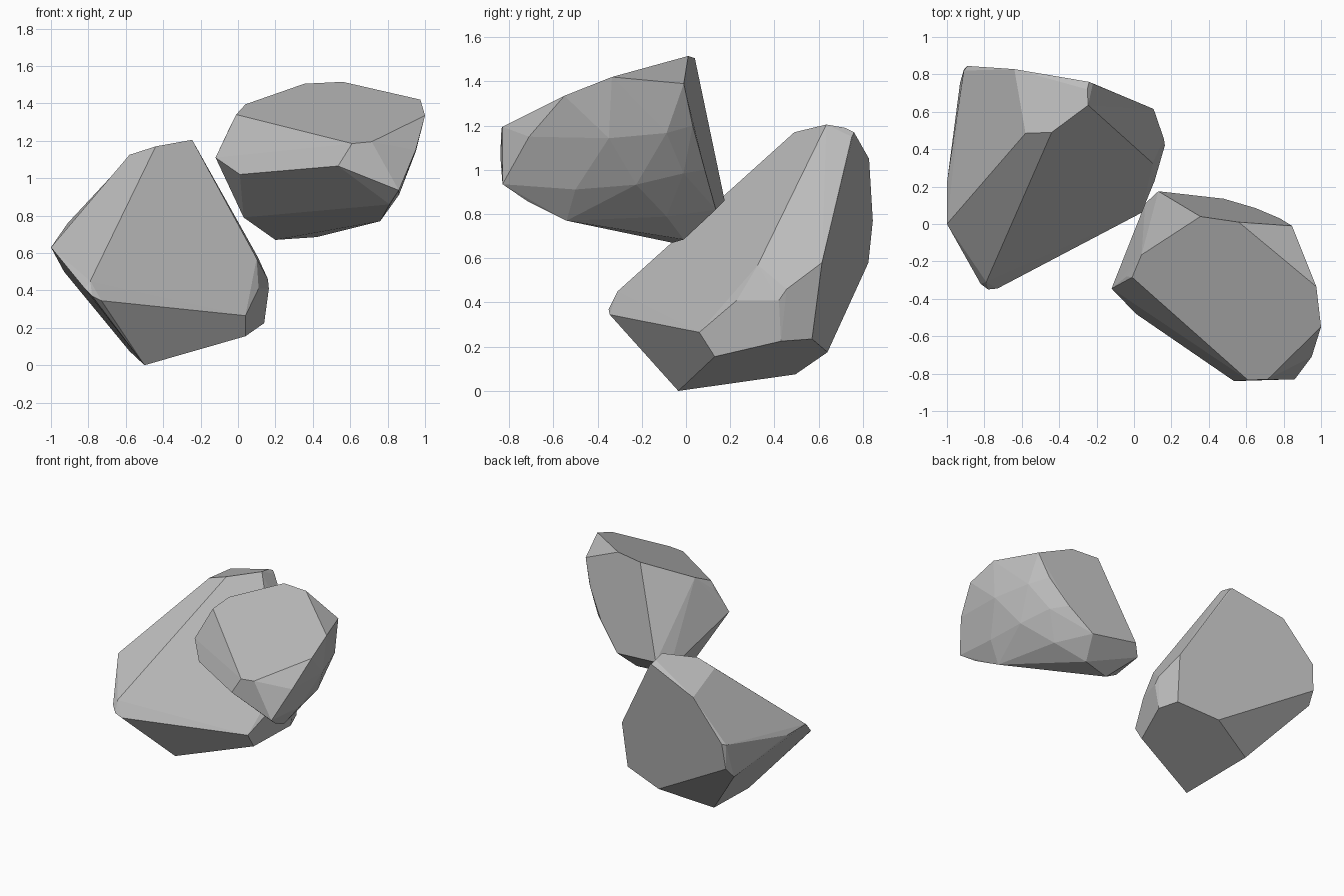
import bpy, bmesh
from mathutils import Vector, Matrix
from math import radians

if "Cube" in bpy.data.objects:
    bpy.data.objects.remove(bpy.data.objects["Cube"])

stone = bpy.data.materials.new("grey stone")
stone.diffuse_color = (0.5, 0.5, 0.5, 1)
stone.use_nodes = True
stone.node_tree.nodes["Principled BSDF"].inputs["Base Color"].default_value = stone.diffuse_color


def rock(name, points):
    """Flat-faceted rock: convex hull of its corners, near-flat faces merged."""
    bm = bmesh.new()
    for p in points:
        bm.verts.new(p)
    hull = bmesh.ops.convex_hull(bm, input=bm.verts[:])
    inside = {g for g in hull["geom_interior"] + hull["geom_unused"]
              if isinstance(g, bmesh.types.BMVert) and g.is_valid}
    bmesh.ops.delete(bm, geom=list(inside), context="VERTS")
    bmesh.ops.dissolve_limit(bm, angle_limit=radians(3),
                             verts=bm.verts[:], edges=bm.edges[:])
    bmesh.ops.recalc_face_normals(bm, faces=bm.faces[:])
    mesh = bpy.data.meshes.new(name)
    bm.to_mesh(mesh)
    bm.free()
    mesh.materials.append(stone)
    obj = bpy.data.objects.new(name, mesh)
    bpy.context.collection.objects.link(obj)
    return obj


def sphere_inside(center, radius, corners, planes, min_x):
    """Sphere points lying inside the cutting planes (rounded rock side)."""
    mid = sum(corners, Vector()) / len(corners)
    cuts = []
    for a, b, c in planes:
        p = corners[a]
        n = (corners[b] - p).cross(corners[c] - p).normalized()
        cuts.append((p, -n if (mid - p).dot(n) > 0 else n))
    bm = bmesh.new()
    bmesh.ops.create_icosphere(bm, subdivisions=3, radius=radius,
                               matrix=Matrix.Translation(center))
    keep = [v.co.copy() for v in bm.verts if v.co.x > min_x
            and all((v.co - p).dot(n) < -0.02 for p, n in cuts)]
    bm.free()
    return keep


# Left rock corners: crest, front slope, right side, underside, back, left side
left = [
    (-.44, .49, 1.17), (-.58, .485, 1.125), (-.245, .635, 1.205),
    (-.25, .72, 1.19), (-.24, .76, 1.17), (-.22, .75, 1.15),
    (-.79, -.31, .45), (-.82, -.32, .41), (-.78, -.35, .37), (-.73, -.345, .345),
    (.10, .325, .57), (.11, .23, .41), (.04, .06, .265),
    (.165, .42, .41), (.16, .455, .46), (.105, .615, .58), (.14, .43, .225),
    (.04, .13, .155), (.088, .57, .235), (-.22, .64, .175),
    (-.58, .495, .075), (-.5, -.035, 0),
    (-.64, .828, 1.05), (-.89, .845, .77), (-.91, .825, .58), (-.91, .82, .76),
    (-.93, .755, .50), (-1, 0, .63), (-1, .22, .63),
]
rock("left_rock", left)

# Right rock corners: top face, front faces, underside, back face
right = [Vector(p) for p in (
    (-.01, -.285, 1.34), (.04, -.165, 1.395), (.355, .04, 1.505), (.56, .01, 1.515),
    (.975, -.335, 1.42), (1, -.55, 1.335), (.715, -.83, 1.195), (.61, -.835, 1.185),
    (-.12, -.345, 1.11), (.535, -.84, 1.065), (.01, -.48, 1.02), (.86, -.83, .935),
    (.03, -.155, .79), (.2, -.06, .67), (.42, -.01, .685), (.76, -.54, .77),
    (.845, -.01, 1.39), (.78, .03, 1.2), (.65, .085, 1.0), (.48, .135, .82),
    (.13, .175, .86), (.06, .11, .8), (-.04, -.28, 1.28),
    (.81, -.72, .86), (.95, -.71, 1.15),
)]
# Flat cuts around the rounded side, as triples of corners
cuts = [(0, 2, 5), (10, 9, 13), (5, 6, 11), (16, 2, 20),
        (13, 14, 15), (3, 16, 4), (14, 19, 20)]
rounded = sphere_inside(Vector((.07, -.5, 1.4)), .93, right, cuts, .45)
rock("right_rock", right + rounded)
